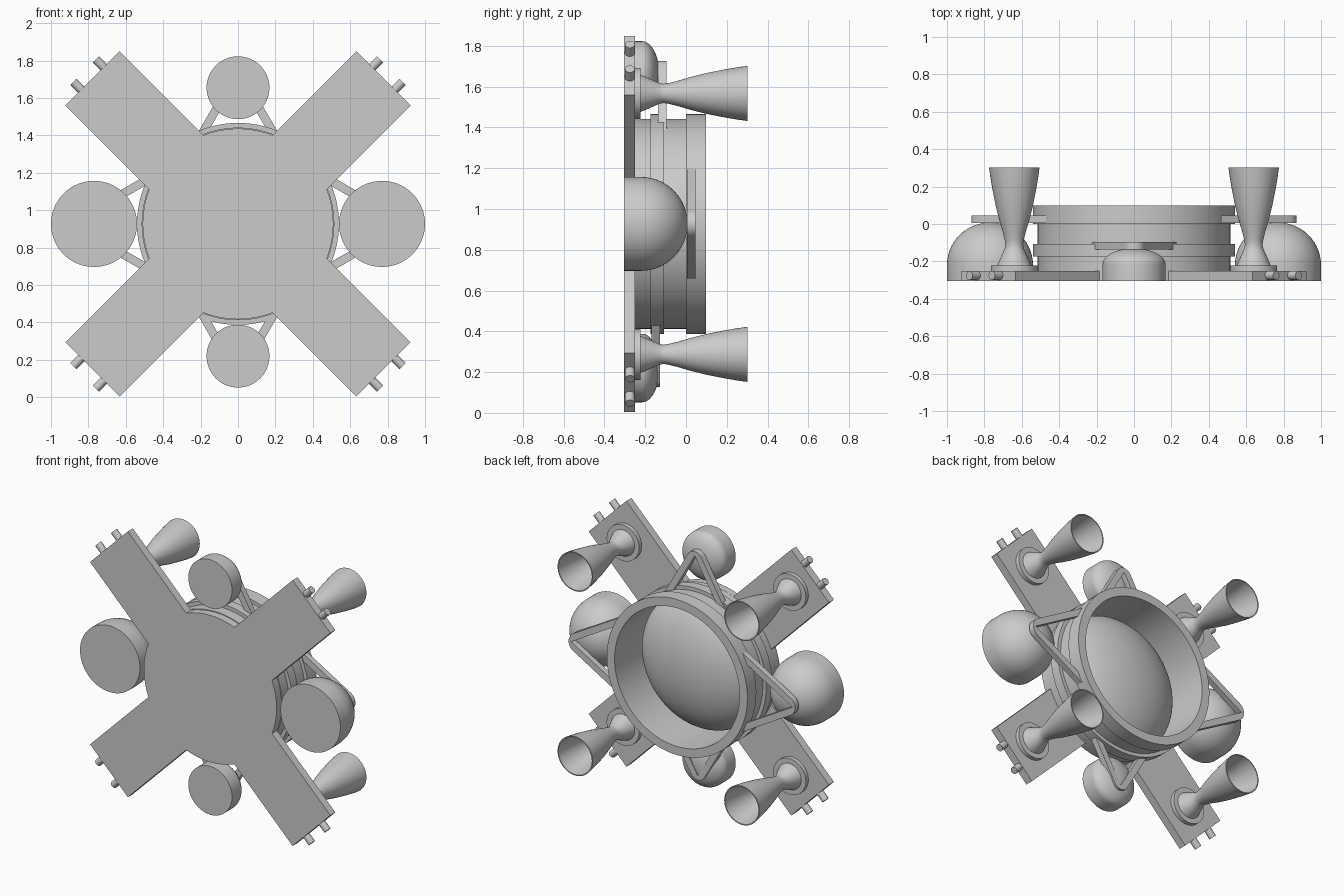
import bpy, bmesh, math
from mathutils import Matrix, Vector

if "Cube" in bpy.data.objects:
    bpy.data.objects.remove(bpy.data.objects["Cube"], do_unlink=True)

HUB_Z = 0.927          # height of the hub axis
FRONT, PLATE = -0.305, -0.25

grey = bpy.data.materials.new("plain grey")
grey.use_nodes = True
colour = (0.6, 0.6, 0.6, 1)
grey.diffuse_color = colour
grey.node_tree.nodes["Principled BSDF"].inputs["Base Color"].default_value = colour


def finish(bm, name, smooth=True):
    bmesh.ops.remove_doubles(bm, verts=bm.verts, dist=1e-5)
    bmesh.ops.recalc_face_normals(bm, faces=bm.faces)
    mesh = bpy.data.meshes.new(name)
    bm.to_mesh(mesh)
    bm.free()
    mesh.materials.append(grey)
    obj = bpy.data.objects.new(name, mesh)
    bpy.context.collection.objects.link(obj)
    if smooth:
        bpy.ops.object.select_all(action="DESELECT")
        obj.select_set(True)
        bpy.context.view_layer.objects.active = obj
        bpy.ops.object.shade_smooth_by_angle(angle=math.radians(35))
    return obj


def lathe(name, profile, x=0, z=0, closed=False, steps=64):
    """Spin (radius, y) points about a y-parallel axis at x, z from the hub."""
    bm = bmesh.new()
    verts = [bm.verts.new((r, y, 0)) for r, y in profile]
    edges = [bm.edges.new(pair) for pair in zip(verts, verts[1:])]
    if closed:
        edges.append(bm.edges.new((verts[-1], verts[0])))
    bmesh.ops.spin(bm, geom=verts + edges, cent=(0, 0, 0), axis=(0, 1, 0),
                   angle=math.tau, steps=steps)
    bmesh.ops.translate(bm, verts=bm.verts, vec=(x, 0, HUB_Z + z))
    return finish(bm, name)


def domed(radius, base, height, n=14):
    """Flat-fronted cylinder with an elliptical dome on its back."""
    angles = [math.pi / 2 * i / n for i in range(n + 1)]
    return [(0, FRONT), (radius, FRONT)] + [
        (radius * math.cos(a), base + height * math.sin(a)) for a in angles]


def turn(angle):
    """Move local (radial, y, lateral) space to a direction round the hub."""
    return Matrix.Translation((0, 0, HUB_Z)) @ Matrix.Rotation(-angle, 4, "Y")


# Central body: front disc, banded open tube, dome inside
lathe("hub_plate", [(0, FRONT), (0.51, FRONT), (0.51, PLATE), (0, PLATE)])
lathe("hub_dome", domed(0.47, -0.23, 0.24, 24), steps=96)
lathe("hub_tube", [(0.48, PLATE), (0.515, PLATE), (0.515, -0.175), (0.54, -0.175),
                   (0.54, -0.108), (0.515, -0.108), (0.515, 0), (0.54, 0),
                   (0.54, 0.098), (0.48, 0.098)], closed=True, steps=96)

# Smooth bell outline, shared by the outer and inner nozzle walls
throat, mouth, wall = -0.11, 0.302, 0.007
bell = [(0.09, -0.222), (0.082, -0.2), (0.064, -0.16), (0.051, -0.13),
        (0.047, throat), (0.051, -0.085), (0.062, -0.04), (0.08, 0.02),
        (0.1, 0.1), (0.116, 0.18), (0.128, 0.25), (0.135, mouth)]
inner = [(r - wall, y) for r, y in reversed(bell) if y >= throat]
nozzle = [(0, PLATE), (0.125, PLATE), (0.125, -0.222)] + bell + inner + [(0, throat)]

# Four diagonal arms, each with a nozzle and two end pegs
for i, name in enumerate(("upper_left", "upper_right", "lower_right", "lower_left")):
    angle = math.pi / 4 + i * math.pi / 2
    bm = bmesh.new()
    size = Matrix.Diagonal((1.1, PLATE - FRONT, 0.41, 1))
    place = Matrix.Translation((0.55, (FRONT + PLATE) / 2, 0))
    bmesh.ops.create_cube(bm, size=1, matrix=turn(angle) @ place @ size)
    finish(bm, name + "_arm", smooth=False)

    for side in (-1, 1):
        bm = bmesh.new()
        place = Matrix.Translation((1.11, -0.275, 0.085 * side))
        bmesh.ops.create_cone(bm, cap_ends=True, segments=24, radius1=0.024,
                              radius2=0.024, depth=0.1,
                              matrix=turn(angle) @ place @ Matrix.Rotation(math.pi / 2, 4, "Y"))
        finish(bm, name + ("_peg_a" if side < 0 else "_peg_b"))

    x, z = math.copysign(0.64, math.cos(angle)), math.copysign(0.64, math.sin(angle))
    lathe(name + "_nozzle", nozzle, x, z, steps=48)


def bracket(name, angle, centre, radius, foot, y0, y1, width=0.045):
    """V-shaped flat bracket with a rounded tip, opening towards the hub."""
    slope = math.tan(math.pi / 6)
    reach = centre + 2 * radius                 # where the outer edges would meet
    apex = reach - 2 * width                    # inner edges meet here
    outline = [(foot, -(reach - foot) * slope)]
    for i in range(17):
        a = math.radians(-60 + 120 * i / 16)
        outline.append((centre + radius * math.cos(a), radius * math.sin(a)))
    outline += [(foot, (reach - foot) * slope), (foot, (apex - foot) * slope),
                (apex, 0), (foot, -(apex - foot) * slope)]
    bm = bmesh.new()
    face = bm.faces.new([bm.verts.new((r, y0, t)) for r, t in outline])
    top = bmesh.ops.extrude_face_region(bm, geom=[face])["geom"]
    bmesh.ops.translate(bm, verts=[v for v in top if isinstance(v, bmesh.types.BMVert)],
                        vec=Vector((0, y1 - y0, 0)))
    bmesh.ops.transform(bm, matrix=turn(angle), verts=bm.verts)
    finish(bm, name)


# Large side tanks
for name, sign, angle in (("left", 1, 0), ("right", -1, math.pi)):
    lathe(name + "_tank", domed(0.23, -0.22, 0.228), x=0.77 * sign)
    bracket(name + "_bracket", angle, 0.8, 0.07, 0.47, 0.006, 0.046)

# Small upper and lower tanks
for name, z, angle, y in (("upper", 0.728, math.pi / 2, -0.137),
                          ("lower", -0.707, -math.pi / 2, -0.17)):
    lathe(name + "_tank", domed(0.168, -0.215, 0.085), z=z)
    bracket(name + "_bracket", angle, 0.74, 0.06, 0.46, y, y + 0.042)
